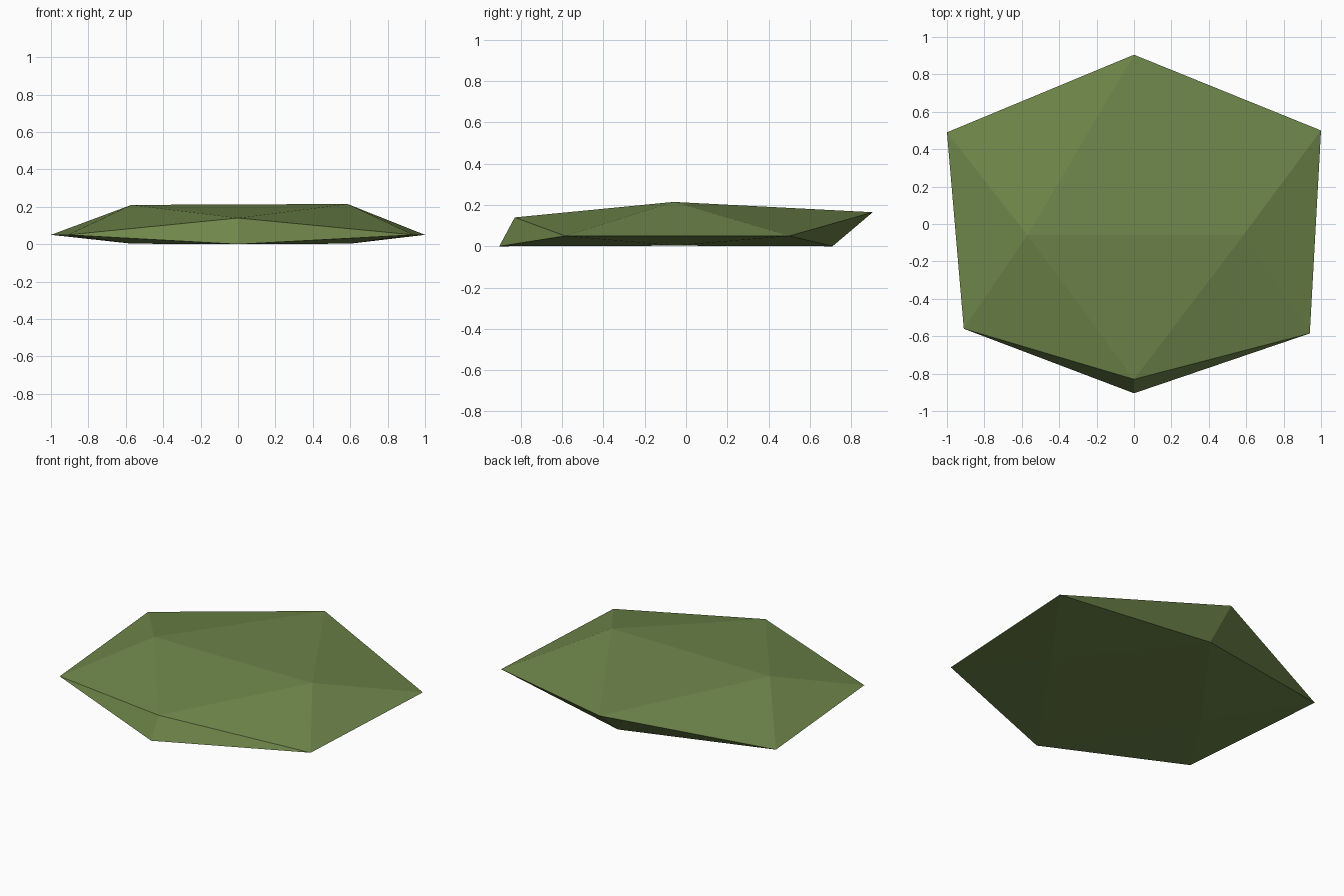
import bpy
import bmesh

cube = bpy.data.objects.get("Cube")
if cube:
    bpy.data.objects.remove(cube, do_unlink=True)

# Moss green stone colour
green = bpy.data.materials.new("moss_green")
green.use_nodes = True
colour = (0.16, 0.24, 0.07, 1)
green.diffuse_color = colour
green.node_tree.nodes["Principled BSDF"].inputs["Base Color"].default_value = colour

# Each regular icosahedron corner is paired with its place on the flattened slab
G = (1 + 5 ** 0.5) / 2
corners = [
    ((-1, 0, G), (-0.57, -0.06, 0.21)),    # top ridge
    ((1, 0, G), (0.585, -0.06, 0.215)),
    ((-1, 0, -G), (-0.57, -0.05, 0.003)),  # underside
    ((1, 0, -G), (0.6, -0.05, 0.003)),
    ((0, -G, 1), (0, -0.83, 0.14)),        # front tip
    ((0, -G, -1), (0, -0.905, 0)),
    ((0, G, 1), (0, 0.905, 0.165)),        # back tip
    ((0, G, -1), (0, 0.71, 0)),
    ((-G, -1, 0), (-0.91, -0.56, 0.05)),   # side corners
    ((G, -1, 0), (0.94, -0.585, 0.05)),
    ((-G, 1, 0), (-1, 0.49, 0.05)),
    ((G, 1, 0), (1, 0.5, 0.05)),
]

# Triangulate the regular solid, then squash it into the slab
bm = bmesh.new()
verts = [bm.verts.new(regular) for regular, _ in corners]
bmesh.ops.convex_hull(bm, input=verts)
for vert, (_, place) in zip(verts, corners):
    vert.co = place
bmesh.ops.recalc_face_normals(bm, faces=bm.faces)

mesh = bpy.data.meshes.new("flat_stone")
bm.to_mesh(mesh)
bm.free()
mesh.materials.append(green)
stone = bpy.data.objects.new("flat_stone", mesh)
bpy.context.collection.objects.link(stone)
